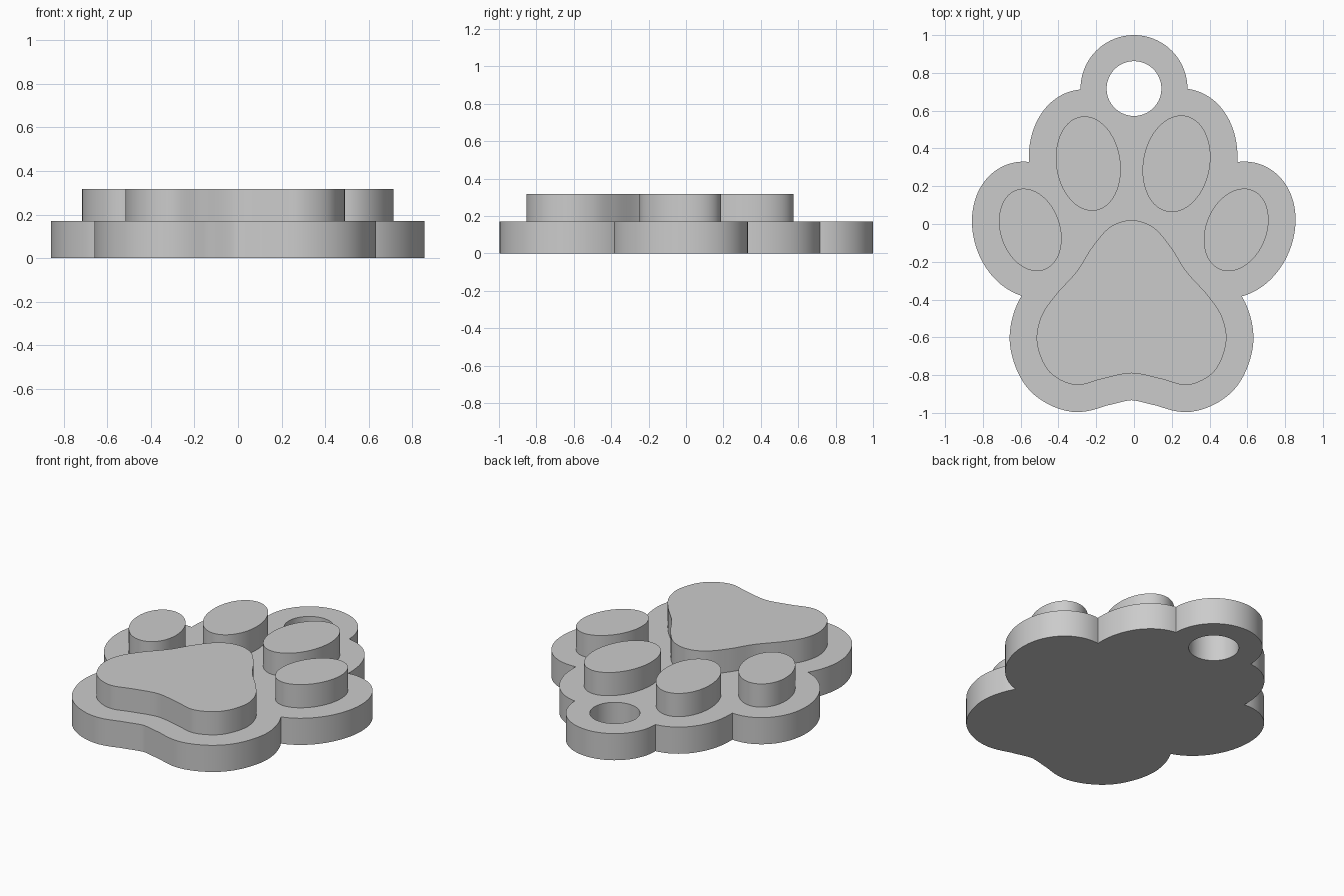
import bpy, bmesh
from math import sin, cos, tau, radians
from mathutils import Vector

if "Cube" in bpy.data.objects:
    bpy.data.objects.remove(bpy.data.objects["Cube"])

BASE_TOP, RAISED_TOP, BORDER = 0.17, 0.318, 0.143

gray = bpy.data.materials.new("light_gray")
gray.use_nodes = True
gray.diffuse_color = (0.6, 0.6, 0.6, 1)
gray.node_tree.nodes["Principled BSDF"].inputs["Base Color"].default_value = gray.diffuse_color


def ellipse(x, y, a, b, tilt=0, n=96):
    t = radians(tilt)
    pts = [(a * cos(tau * i / n), b * sin(tau * i / n)) for i in range(n)]
    return [Vector((x + u * cos(t) - v * sin(t), y + u * sin(t) + v * cos(t))) for u, v in pts]


def smooth_loop(points, steps=8):
    """Closed Catmull-Rom curve through the points."""
    out, n = [], len(points)
    for i in range(n):
        p0, p1, p2, p3 = (points[(i + k) % n] for k in (-1, 0, 1, 2))
        for s in range(steps):
            t = s / steps
            out.append(0.5 * (2 * p1 + (p2 - p0) * t + (2 * p0 - 5 * p1 + 4 * p2 - p3) * t**2
                              + (3 * p1 - p0 - 3 * p2 + p3) * t**3))
    return out


def grow(loop, d):
    """Move a counter-clockwise outline outward along its normals."""
    out = []
    for i, p in enumerate(loop):
        t = (loop[(i + 1) % len(loop)] - loop[i - 1]).normalized()
        out.append(p + d * Vector((t.y, -t.x)))
    return out


def prism(name, loop, z0, z1):
    bm = bmesh.new()
    low = [bm.verts.new((p.x, p.y, z0)) for p in loop]
    high = [bm.verts.new((p.x, p.y, z1)) for p in loop]
    bm.faces.new(low[::-1])
    bm.faces.new(high)
    for i in range(len(loop)):
        j = (i + 1) % len(loop)
        bm.faces.new((low[i], low[j], high[j], high[i]))
    mesh = bpy.data.meshes.new(name)
    bm.to_mesh(mesh)
    bm.free()
    mesh.materials.append(gray)
    obj = bpy.data.objects.new(name, mesh)
    bpy.context.collection.objects.link(obj)
    return obj


def select(obj):
    bpy.ops.object.select_all(action='DESELECT')
    obj.select_set(True)
    bpy.context.view_layer.objects.active = obj


def combine(target, tool, operation):
    mod = target.modifiers.new(operation, 'BOOLEAN')
    mod.operation, mod.solver, mod.object = operation, 'EXACT', tool
    select(target)
    bpy.ops.object.modifier_apply(modifier=mod.name)
    bpy.data.objects.remove(tool)


# Main pad outline: right half from bottom middle to top middle, then mirrored
half = [(0, -0.79), (0.155, -0.82), (0.3, -0.852), (0.436, -0.782), (0.5, -0.635),
        (0.481, -0.497), (0.404, -0.378), (0.291, -0.252), (0.208, -0.122),
        (0.113, -0.016), (0, 0.02)]
full = half + [(-x, y) for x, y in half[-2:0:-1]]
shapes = {
    "main_pad": smooth_loop([Vector((x - 0.013, y)) for x, y in full]),
    "inner_toe_right": ellipse(-0.242, 0.32, 0.170, 0.2515, 8.5),
    "inner_toe_left": ellipse(0.225, 0.319, 0.1766, 0.258, -10.6),
    "outer_toe_right": ellipse(-0.549, -0.031, 0.158, 0.224, 18.6),
    "outer_toe_left": ellipse(0.541, -0.031, 0.16, 0.227, -22.4),
}

# Base plate: every pad grown by the border, joined with a core and hanging tab
base = prism("base_plate", ellipse(0, 0.717, 0.283, 0.283), 0, BASE_TOP)
lobes = [grow(loop, BORDER) for loop in shapes.values()] + [ellipse(0, 0.05, 0.4, 0.3)]
for loop in lobes:
    combine(base, prism("lobe", loop, 0, BASE_TOP), 'UNION')
combine(base, prism("hole", ellipse(0, 0.717, 0.145, 0.145), -0.1, 0.4), 'DIFFERENCE')

# Raised pads
parts = [base] + [prism(name, loop, BASE_TOP - 0.01, RAISED_TOP) for name, loop in shapes.items()]

for part in parts:
    select(part)
    bpy.ops.object.shade_smooth_by_angle(angle=radians(30))
